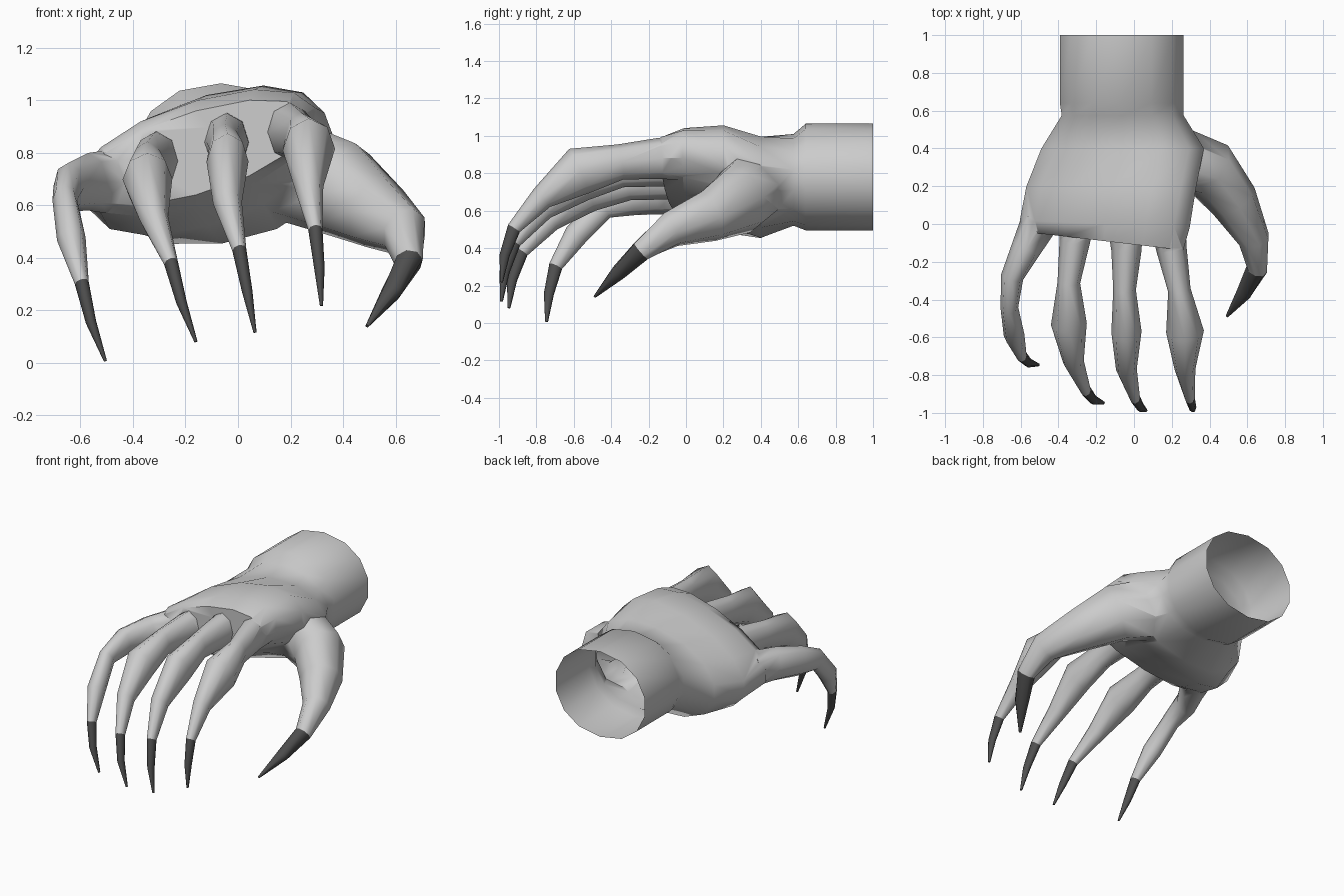
import bpy, bmesh, math
from mathutils import Vector

if "Cube" in bpy.data.objects:
    bpy.data.objects.remove(bpy.data.objects["Cube"])


def material(name, value):
    m = bpy.data.materials.new(name)
    m.use_nodes = True
    colour = (value, value, value, 1)
    m.diffuse_color = colour
    m.node_tree.nodes["Principled BSDF"].inputs["Base Color"].default_value = colour
    return m


skin = material("pale grey skin", 0.6)
horn = material("dark grey claw", 0.08)


def loft(name, rings, mat, cap_start=True):
    """Bridge matching rings of points and cap the ends."""
    bm = bmesh.new()
    loops = [[bm.verts.new(p) for p in ring] for ring in rings]
    n = len(loops[0])
    for a, b in zip(loops, loops[1:]):
        for i in range(n):
            j = (i + 1) % n
            bm.faces.new((a[i], a[j], b[j], b[i]))
    bm.faces.new(loops[-1])
    if cap_start:
        bm.faces.new(loops[0])
    bmesh.ops.recalc_face_normals(bm, faces=bm.faces)
    mesh = bpy.data.meshes.new(name)
    bm.to_mesh(mesh)
    bm.free()
    mesh.materials.append(mat)
    obj = bpy.data.objects.new(name, mesh)
    bpy.context.collection.objects.link(obj)
    return obj


def activate(obj):
    bpy.ops.object.select_all(action="DESELECT")
    obj.select_set(True)
    bpy.context.view_layer.objects.active = obj


def smooth(obj, angle):
    activate(obj)
    bpy.ops.object.shade_smooth_by_angle(angle=math.radians(angle))


def sweep(centres, radii, side_hint, sides=8):
    """Elliptical rings of (half width, half depth) along a path."""
    points = [Vector(c) for c in centres]
    last = len(points) - 1
    rings = []
    for i, (p, (w, v)) in enumerate(zip(points, radii)):
        d = (points[min(i + 1, last)] - points[max(i - 1, 0)]).normalized()
        side = (side_hint - d * side_hint.dot(d)).normalized()
        up = side.cross(d)
        angles = [math.tau * k / sides for k in range(sides)]
        rings.append([p + side * w * math.cos(t) + up * v * math.sin(t)
                      for t in angles])
    return rings


def palm_ring(y, cx, w, cz, h, tilt=0, skew=0, sides=14):
    """Slightly boxy ellipse, tilted sideways and skewed along the arm."""
    ring = []
    for k in range(sides):
        t = math.tau * (k + .5) / sides
        c = math.copysign(abs(math.cos(t)) ** .9, math.cos(t))
        ring.append((cx + w * c, y + skew * c, cz + h * math.sin(t) + tilt * c))
    return ring


# Wrist and palm
wrist = (-.065, .335, .78, .285)
hand = loft("hand", [
    palm_ring(1, *wrist),
    palm_ring(.64, *wrist),
    palm_ring(.575, -.06, .33, .765, .245),
    palm_ring(.4, -.06, .44, .725, .27, .06),
    palm_ring(.2, -.12, .46, .77, .25, .13),
    palm_ring(0, -.155, .46, .8, .2, .13, -.02),
    palm_ring(-.09, -.16, .43, .8, .16, .12, -.05),
], skin)


def add_digit(name, centres, radii, side_hint):
    """Fuse the flesh into the hand; the last three rings make the claw."""
    rings = sweep(centres, radii, side_hint)
    flesh = loft(name + "_flesh", rings[:-2], skin)
    activate(hand)
    union = hand.modifiers.new("join_" + name, "BOOLEAN")
    union.operation = "UNION"
    union.solver = "EXACT"
    union.object = flesh
    bpy.ops.object.modifier_apply(modifier=union.name)
    bpy.data.objects.remove(flesh)
    smooth(loft(name + "_claw", rings[-3:], horn, False), 60)


# Stations shared by the four fingers, from inside the palm to the claw tip
reach = (.05, -.14, -.35, -.57, -.77, -.92, -.97, -.987)
drop = (0, 0, .02, .07, .22, .39, .54, .69)
claw_radii = [(.027, .037), (.02, .027), (.006, .008)]


def add_finger(name, xs, height, fall, knuckle, length=1, shift=0):
    centres = [(x, y * length + shift, height - d * fall)
               for x, y, d in zip(xs, reach, drop)]
    radii = [(.1, .12), (.08, .11), (.06, .095), knuckle, (.055, .065)]
    add_digit(name, centres, radii + claw_radii, Vector((1, 0, 0)))


add_finger("index", (.17, .2, .24, .27, .27, .295, .31, .318),
           .88, .96, (.1, .13))
add_finger("middle", (-.05, -.04, -.05, -.04, -.04, .005, .035, .065),
           .84, 1.05, (.08, .12))
add_finger("ring", (-.29, -.315, -.345, -.345, -.32, -.255, -.215, -.16),
           .77, 1, (.095, .11), shift=.04)
add_finger("little", (-.5, -.57, -.645, -.66, -.635, -.595, -.56, -.505),
           .69, .99, (.047, .068), length=.73, shift=-.025)

# Thumb
add_digit("thumb",
          [(.2, .36, .73), (.4, .29, .66), (.53, .12, .57), (.635, -.08, .5),
           (.65, -.24, .385), (.585, -.36, .27), (.492, -.488, .14)],
          [(.17, .2), (.16, .19), (.13, .14), (.085, .1),
           (.052, .062), (.038, .045), (.006, .008)],
          Vector((.75, .65, 0)))

# Open the wrist end
bm = bmesh.new()
bm.from_mesh(hand.data)
ends = [f for f in bm.faces if all(v.co.y > .999 for v in f.verts)]
bmesh.ops.delete(bm, geom=ends, context="FACES")
bm.to_mesh(hand.data)
bm.free()
smooth(hand, 65)
